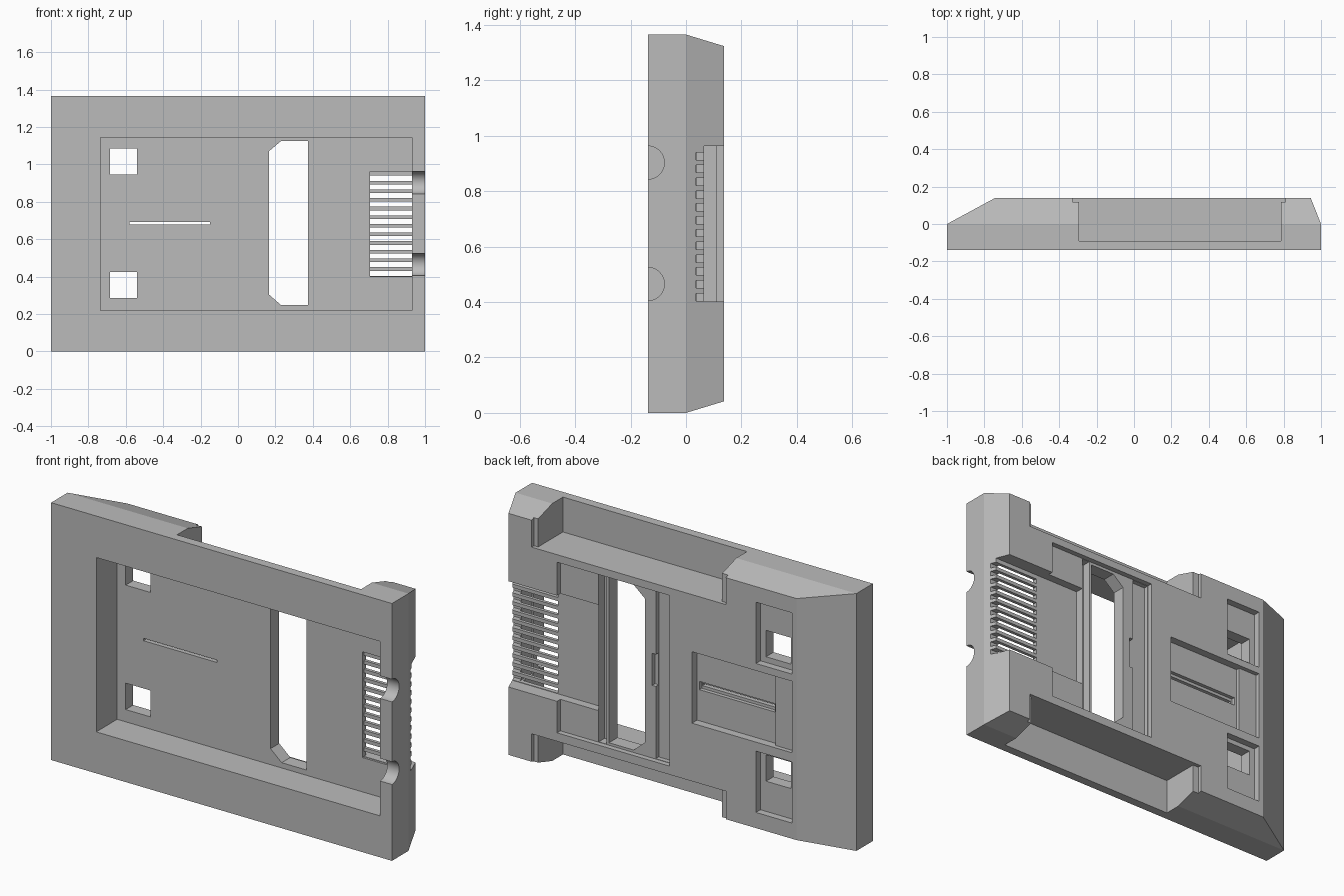
import bpy, bmesh, math

if "Cube" in bpy.data.objects:
    bpy.data.objects.remove(bpy.data.objects["Cube"])

FRONT, BACK, TOP = -0.138, 0.138, 1.365
FLOOR = 0.037          # floor of the large front pocket
BED = 0.11             # floor of the shallow rear pocket
OUT = 0.3              # safely beyond the body

gray = bpy.data.materials.new("plain gray")
gray.use_nodes = True
gray.diffuse_color = (0.5, 0.5, 0.5, 1)
gray.node_tree.nodes["Principled BSDF"].inputs["Base Color"].default_value = (0.5, 0.5, 0.5, 1)


def hull(name, points):
    """Convex solid around a few points."""
    bm = bmesh.new()
    for p in points:
        bm.verts.new(p)
    bmesh.ops.convex_hull(bm, input=bm.verts[:])
    bmesh.ops.dissolve_limit(bm, angle_limit=0.01, verts=bm.verts[:], edges=bm.edges[:])
    bmesh.ops.recalc_face_normals(bm, faces=bm.faces[:])
    mesh = bpy.data.meshes.new(name)
    bm.to_mesh(mesh)
    bm.free()
    mesh.materials.append(gray)
    obj = bpy.data.objects.new(name, mesh)
    bpy.context.collection.objects.link(obj)
    return obj


def prism(name, outline, y0, y1):
    """Solid with an x-z outline, running from y0 to y1."""
    return hull(name, [(x, y, z) for y in (y0, y1) for x, z in outline])


def rect(x0, x1, z0, z1):
    return [(x0, z0), (x1, z0), (x1, z1), (x0, z1)]


# Shell with sloped rear edges
shell = hull("shell", [(x, y, z) for y in (FRONT, 0) for x, z in rect(-1, 1, 0, TOP)]
             + [(x, BACK, z) for x, z in rect(-0.745, 0.945, 0.042, 1.323)])


def cut(cutter):
    mod = shell.modifiers.new("cut", 'BOOLEAN')
    mod.operation = 'DIFFERENCE'
    mod.solver = 'EXACT'
    mod.object = cutter
    bpy.context.view_layer.objects.active = shell
    bpy.ops.object.modifier_apply(modifier=mod.name)
    bpy.data.objects.remove(cutter)


def cut_box(x0, x1, z0, z1, y0, y1):
    cut(prism("cutter", rect(x0, x1, z0, z1), y0, y1))


# Large front pocket
cut_box(-0.735, 0.93, 0.22, 1.145, -OUT, FLOOR)

# Edge recesses along top and bottom, each with a shallow lip
for z0, z1 in ((1.18, TOP + OUT), (-OUT, 0.19)):
    cut_box(-0.295, 0.785, z0, z1, -0.09, OUT)
    cut_box(-0.33, 0.81, z0, z1, 0.118, OUT)

# Square openings with shallow rear pockets
for hole, pocket in (((0.945, 1.085), (0.915, 1.24)), ((0.285, 0.425), (0.125, 0.45))):
    cut_box(-0.718, -0.507, *pocket, 0.10, OUT)
    cut_box(-0.685, -0.54, *hole, -0.05, OUT)

# Middle rear pocket with its groove and slit
cut_box(-0.718, -0.3, 0.498, 0.877, 0.115, OUT)
cut_box(-0.605, -0.132, 0.498, 0.877, 0.095, OUT)
cut_box(-0.59, -0.145, 0.663, 0.707, 0.075, OUT)
cut_box(-0.58, -0.15, 0.678, 0.691, -0.05, OUT)

# Rear pocket around the window, with two deeper channels and a notch
cut_box(0.0, 0.66, 0.235, 1.14, BED, OUT)
cut_box(0.002, 0.1, 0.237, 1.138, 0.085, OUT)
cut_box(0.39, 0.435, 0.237, 1.138, 0.062, OUT)
cut_box(0.09, 0.122, 0.62, 0.79, 0.086, OUT)

# Window with two clipped corners
cut(prism("cutter", [(0.165, 0.305), (0.23, 0.248), (0.375, 0.248),
                     (0.375, 1.125), (0.23, 1.125), (0.165, 1.07)], -0.05, OUT))

# Contact bay, open at the side, with a row of slots
cut_box(0.437, 1 + OUT, 0.402, 0.963, 0.065, OUT)
cut_box(0.705, 0.94, 0.402, 0.963, -0.05, 0.048)
for i in range(12):
    z = 0.418 + i * 0.0462
    cut_box(0.705, 1 + OUT, z - 0.0135, z + 0.0135, FLOOR - 0.001, 0.08)

# Half-round finger grooves in the side wall
for zc in (0.465, 0.903):
    ring = [(math.cos(a * math.pi / 16) * 0.06, math.sin(a * math.pi / 16) * 0.06)
            for a in range(32)]
    cut(hull("cutter", [(x, FRONT + dy, zc + dz) for x in (0.85, 1 + OUT) for dy, dz in ring]))

# Crisp edges, smooth half-round grooves
bpy.ops.object.select_all(action='DESELECT')
shell.select_set(True)
bpy.context.view_layer.objects.active = shell
bpy.ops.object.shade_smooth_by_angle(angle=math.radians(14))
